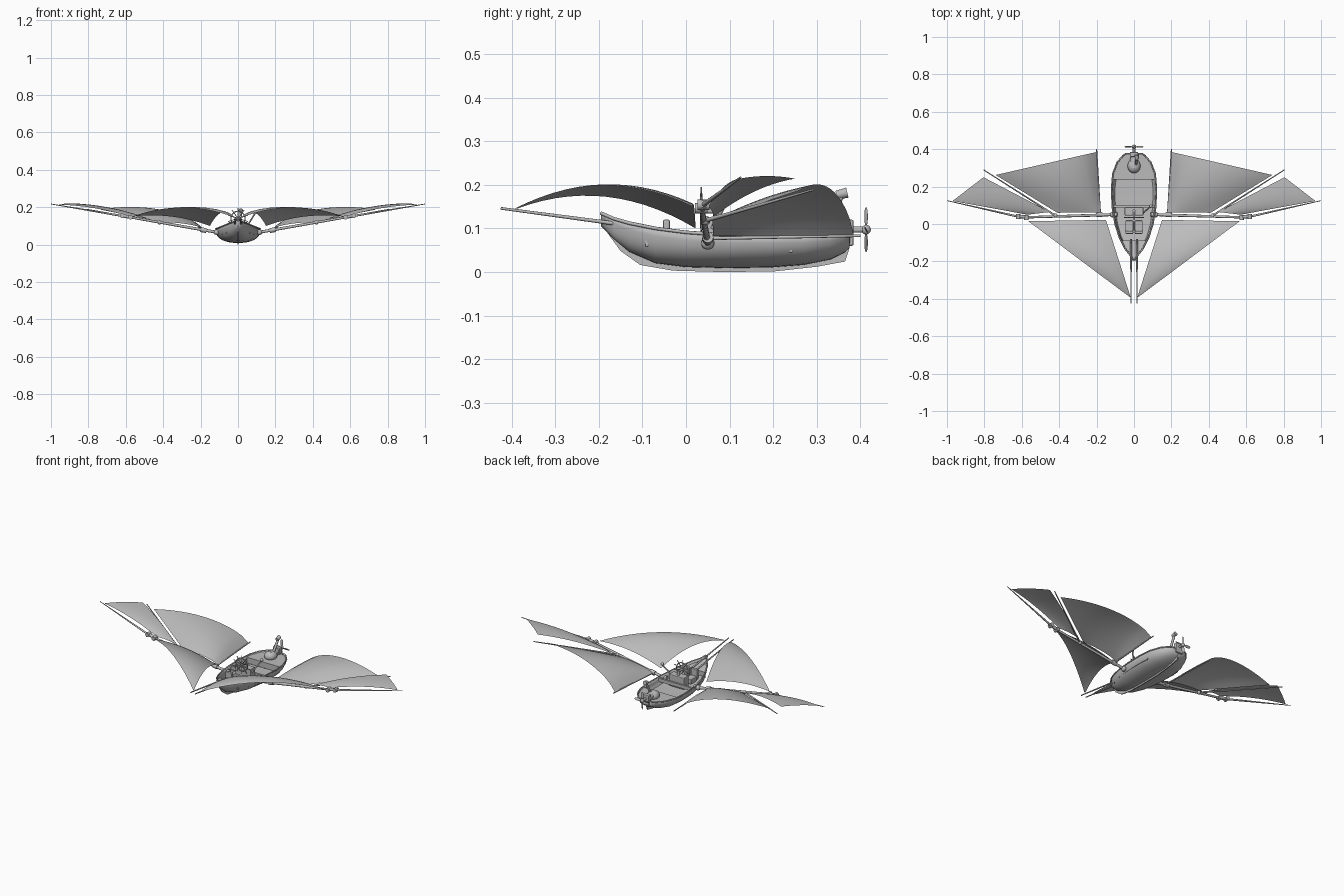
import bpy, bmesh, math
from mathutils import Vector

cube = bpy.data.objects.get("Cube")
if cube:
    bpy.data.objects.remove(cube, do_unlink=True)

grey = bpy.data.materials.new("plain_grey")
grey.use_nodes = True
grey.diffuse_color = (0.5, 0.5, 0.5, 1)
grey.node_tree.nodes["Principled BSDF"].inputs["Base Color"].default_value = (0.5, 0.5, 0.5, 1)


def finish(name, bm, smooth=True):
    mesh = bpy.data.meshes.new(name)
    bm.to_mesh(mesh)
    bm.free()
    mesh.materials.append(grey)
    ob = bpy.data.objects.new(name, mesh)
    bpy.context.collection.objects.link(ob)
    if smooth:
        bpy.ops.object.select_all(action='DESELECT')
        ob.select_set(True)
        bpy.context.view_layer.objects.active = ob
        bpy.ops.object.shade_smooth_by_angle(angle=math.radians(40))
    return ob


def rod(name, a, b, r1, r2=None, sides=12):
    a, b = Vector(a), Vector(b)
    bm = bmesh.new()
    bmesh.ops.create_cone(bm, cap_ends=True, segments=sides, radius1=r1,
                          radius2=r1 if r2 is None else r2, depth=(b - a).length)
    turn = (b - a).to_track_quat('Z', 'Y').to_matrix().to_4x4()
    bmesh.ops.transform(bm, matrix=turn, verts=bm.verts)
    bmesh.ops.translate(bm, vec=(a + b) / 2, verts=bm.verts)
    return finish(name, bm)


def box(name, centre, size, bevel=0.004):
    bm = bmesh.new()
    bmesh.ops.create_cube(bm, size=1)
    bmesh.ops.scale(bm, vec=size, verts=bm.verts)
    bmesh.ops.translate(bm, vec=centre, verts=bm.verts)
    ob = finish(name, bm, False)
    if bevel:
        mod = ob.modifiers.new("soft_edges", 'BEVEL')
        mod.width, mod.segments = bevel, 2
    return ob


def ball(name, centre, r, stretch=(1, 1, 1)):
    bm = bmesh.new()
    bmesh.ops.create_uvsphere(bm, u_segments=16, v_segments=10, radius=r)
    bmesh.ops.scale(bm, vec=stretch, verts=bm.verts)
    bmesh.ops.translate(bm, vec=centre, verts=bm.verts)
    return finish(name, bm)


def ring(name, centre, radius, thick):
    bpy.ops.mesh.primitive_torus_add(location=centre, rotation=(math.pi / 2, 0, 0), major_radius=radius,
                                     minor_radius=thick, major_segments=32, minor_segments=8)
    ob = bpy.context.object
    ob.name = name
    ob.data.materials.append(grey)
    bpy.ops.object.shade_smooth_by_angle()


def grid_surface(name, rows, up=False):
    bm = bmesh.new()
    vs = [[bm.verts.new(p) for p in row] for row in rows]
    for r0, r1 in zip(vs, vs[1:]):
        for i in range(len(r0) - 1):
            bm.faces.new((r0[i], r0[i + 1], r1[i + 1], r1[i]))
    bmesh.ops.remove_doubles(bm, verts=bm.verts, dist=0.0002)
    bm.normal_update()
    if up and sum(f.normal.z for f in bm.faces) < 0:
        bmesh.ops.reverse_faces(bm, faces=bm.faces)
    return finish(name, bm)


# Hull stations: y, half width, bottom height, rim height
stations = [(-0.195, 0.003, 0.105, 0.135), (-0.165, 0.022, 0.075, 0.122), (-0.13, 0.05, 0.046, 0.112),
            (-0.07, 0.079, 0.02, 0.1), (0, 0.101, 0.011, 0.091), (0.09, 0.116, 0.009, 0.085),
            (0.19, 0.12, 0.01, 0.083), (0.27, 0.113, 0.016, 0.083), (0.33, 0.09, 0.028, 0.084),
            (0.365, 0.06, 0.045, 0.085), (0.375, 0.045, 0.055, 0.085)]


def hull_at(y):
    for a, b in zip(stations, stations[1:]):
        if a[0] <= y <= b[0]:
            t = (y - a[0]) / (b[0] - a[0])
            return [p + (q - p) * t for p, q in zip(a, b)]


def section(s, n=20):
    y, w, lo, hi = s
    out = []
    for i in range(n + 1):
        a = math.pi * i / n
        c = math.cos(a)
        out.append((math.copysign(abs(c) ** 0.8, c) * w, y, hi - (hi - lo) * math.sin(a) ** 0.8))
    return out


rows = [section(s) for s in stations]
end = stations[-1]
rows.append([(x * 0.01, end[0] + 0.002, 0.075) for x, y, z in rows[-1]])
hull = grid_surface("hull", rows)
if sum(p.normal.z for p in hull.data.polygons) > 0:
    hull.data.flip_normals()
shell = hull.modifiers.new("planking", 'SOLIDIFY')
shell.thickness = 0.005


# Rail along the rim, both sides
def path_tube(name, pts, r):
    curve = bpy.data.curves.new(name, 'CURVE')
    curve.dimensions = '3D'
    curve.bevel_depth, curve.bevel_resolution = r, 2
    sp = curve.splines.new('POLY')
    sp.points.add(len(pts) - 1)
    for p, co in zip(sp.points, pts):
        p.co = (*co, 1)
    curve.materials.append(grey)
    ob = bpy.data.objects.new(name, curve)
    bpy.context.collection.objects.link(ob)


rim = [(w, y, hi) for y, w, lo, hi in stations]
path_tube("rim_rail", rim + [(-x, y, z) for x, y, z in reversed(rim)], 0.004)


# Decks and floor that follow the hull outline
def deck(name, y0, y1, drop, fit, n=8):
    cuts = [hull_at(y0 + (y1 - y0) * i / n) for i in range(n + 1)]
    grid_surface(name, [[(-w * fit, y, hi - drop), (w * fit, y, hi - drop)] for y, w, lo, hi in cuts], True)


deck("bow_deck", -0.19, -0.09, 0.012, 0.97)
deck("cabin_floor", -0.09, 0.24, 0.04, 0.93)
deck("stern_deck", 0.24, 0.374, 0.004, 0.98)
box("bow_bulkhead", (0, -0.09, 0.075), (0.13, 0.006, 0.034), 0)
box("stern_bulkhead", (0, 0.24, 0.062), (0.215, 0.006, 0.034), 0)
box("middle_beam", (0, 0.095, 0.072), (0.22, 0.012, 0.02), 0)

# Keel fin as an outline with thickness
keel_line = [(-0.195, 0.11), (-0.15, 0.048), (-0.105, 0.016), (-0.03, 0.003), (0.08, 0), (0.2, 0.001),
             (0.3, 0.012), (0.365, 0.024), (0.375, 0.055)]
inner_line = [(0.36, 0.06), (0.2, 0.03), (0, 0.03), (-0.1, 0.05), (-0.17, 0.1)]
bm = bmesh.new()
keel_face = bm.faces.new([bm.verts.new((-0.003, y, z)) for y, z in keel_line + inner_line])
side = bmesh.ops.extrude_face_region(bm, geom=[keel_face])
bmesh.ops.translate(bm, vec=(0.006, 0, 0), verts=[v for v in side["geom"] if isinstance(v, bmesh.types.BMVert)])
bmesh.ops.recalc_face_normals(bm, faces=bm.faces)
finish("keel", bm, False)

# Cockpit: console, wheel and lever
box("console", (0, 0.068, 0.085), (0.1, 0.045, 0.07))
rod("wheel_axle", (0, 0.075, 0.14), (0, 0.025, 0.14), 0.006)
rod("wheel_post", (0, 0.07, 0.1), (0, 0.07, 0.145), 0.008)
ring("wheel_ring", (0, 0.035, 0.14), 0.038, 0.003)
for i in range(10):
    a = math.tau * i / 10 + math.pi / 2
    rod("wheel_spoke", (0, 0.035, 0.14), (0.055 * math.cos(a), 0.035, 0.14 + 0.055 * math.sin(a)), 0.0022, sides=8)
rod("lever", (0.05, 0.06, 0.1), (0.09, 0.095, 0.165), 0.004)
ball("lever_knob", (0.09, 0.095, 0.17), 0.009)

# Stern engine, stack and propeller
ball("engine_body", (0, 0.31, 0.09), 0.035, (1, 1.1, 0.8))
rod("engine_drum", (0, 0.3, 0.095), (0, 0.375, 0.095), 0.024, 0.018, 16)
box("engine_mount", (0, 0.372, 0.09), (0.045, 0.025, 0.06))
rod("stack_pipe", (0.01, 0.315, 0.1), (0.015, 0.355, 0.172), 0.007)
rod("stack_mouth", (0.015, 0.345, 0.176), (0.015, 0.37, 0.182), 0.01, 0.012)
rod("propeller_shaft", (0, 0.37, 0.097), (0, 0.415, 0.097), 0.007)
ball("propeller_hub", (0, 0.413, 0.097), 0.011)
for i in range(4):
    a = math.pi / 2 * i
    blade = ball("propeller_blade", (0, 0, 0), 0.022, (1, 0.09, 0.36))
    blade.location = (0.03 * math.cos(a), 0.413, 0.097 - 0.03 * math.sin(a))
    blade.rotation_euler = (0.5, a, 0)


# Sail patch: four corners, bulge across u and along v
def sail(name, corners, bulge, n=14):
    c = [Vector(p) for p in corners]
    out = []
    for j in range(n + 1):
        v = j / n
        row = []
        for i in range(n + 1):
            u = i / n
            p = c[0].lerp(c[1], u).lerp(c[3].lerp(c[2], u), v)
            p.z += bulge(u, v)
            row.append(p)
        out.append(row)
    grid_surface(name, out, True)


def arch(t):
    return 4 * t * (1 - t)


# Wings, one per side
for s, tag in ((1, "left"), (-1, "right")):
    def m(x, y, z):
        return (s * x, y, z)
    root, mid, elbow, tip = m(0.115, 0.05, 0.066), m(0.42, 0.045, 0.118), m(0.6, 0.035, 0.15), m(1, 0.125, 0.217)

    box("seat_" + tag, m(0.025, -0.01, 0.068), (0.042, 0.055, 0.03))
    box("seat_back_" + tag, m(0.025, -0.045, 0.09), (0.042, 0.016, 0.06))

    rod("inner_spar_" + tag, root, elbow, 0.008, 0.006)
    rod("outer_spar_" + tag, elbow, tip, 0.006, 0.002)
    finger_end = m(0.805, 0.29, 0.188)
    rod("finger_spar_" + tag, mid, finger_end, 0.005, 0.0025)
    rod("hinge_pole_" + tag, m(0.18, 0.05, 0.077), m(0.2, 0.4, 0.083), 0.004, 0.003)
    rod("bow_pole_" + tag, m(0.016, -0.08, 0.1), m(0.016, -0.425, 0.146), 0.005, 0.003)
    ball("root_joint_" + tag, root, 0.015)
    rod("root_socket_" + tag, m(0.09, 0.05, 0.068), root, 0.012)
    ball("finger_joint_" + tag, mid, 0.011)
    rod("elbow_sleeve_" + tag, m(0.565, 0.036, 0.144), m(0.63, 0.042, 0.156), 0.009)
    for x, y, z in ((0.575, 0.035, 0.146), (0.62, 0.04, 0.154)):
        rod("elbow_pin_" + tag, m(x, y - 0.014, z), m(x, y + 0.014, z), 0.012)
    rod("spar_collar_" + tag, m(0.17, 0.05, 0.075), m(0.2, 0.05, 0.08), 0.013)

    sail("front_sail_" + tag, [m(0.15, 0.022, 0.1), m(0.565, 0.015, 0.15), m(0.021, -0.392, 0.146),
                               m(0.019, -0.388, 0.145)],
         lambda u, v: 0.05 * arch(v) + 0.025 * arch(u) * (1 - v))
    sail("rear_sail_" + tag, [m(0.18, 0.062, 0.082), m(0.41, 0.06, 0.12), m(0.74, 0.262, 0.188), m(0.2, 0.385, 0.083)],
         lambda u, v: arch(u ** 0.75) * (0.012 + 0.05 * v + 0.015 * arch(v)))
    sail("outer_sail_" + tag, [m(0.45, 0.064, 0.127), m(0.57, 0.05, 0.148), m(0.97, 0.123, 0.214), m(0.805, 0.25, 0.214)],
         lambda u, v: 0.014 * arch(v) + 0.006 * arch(u))
